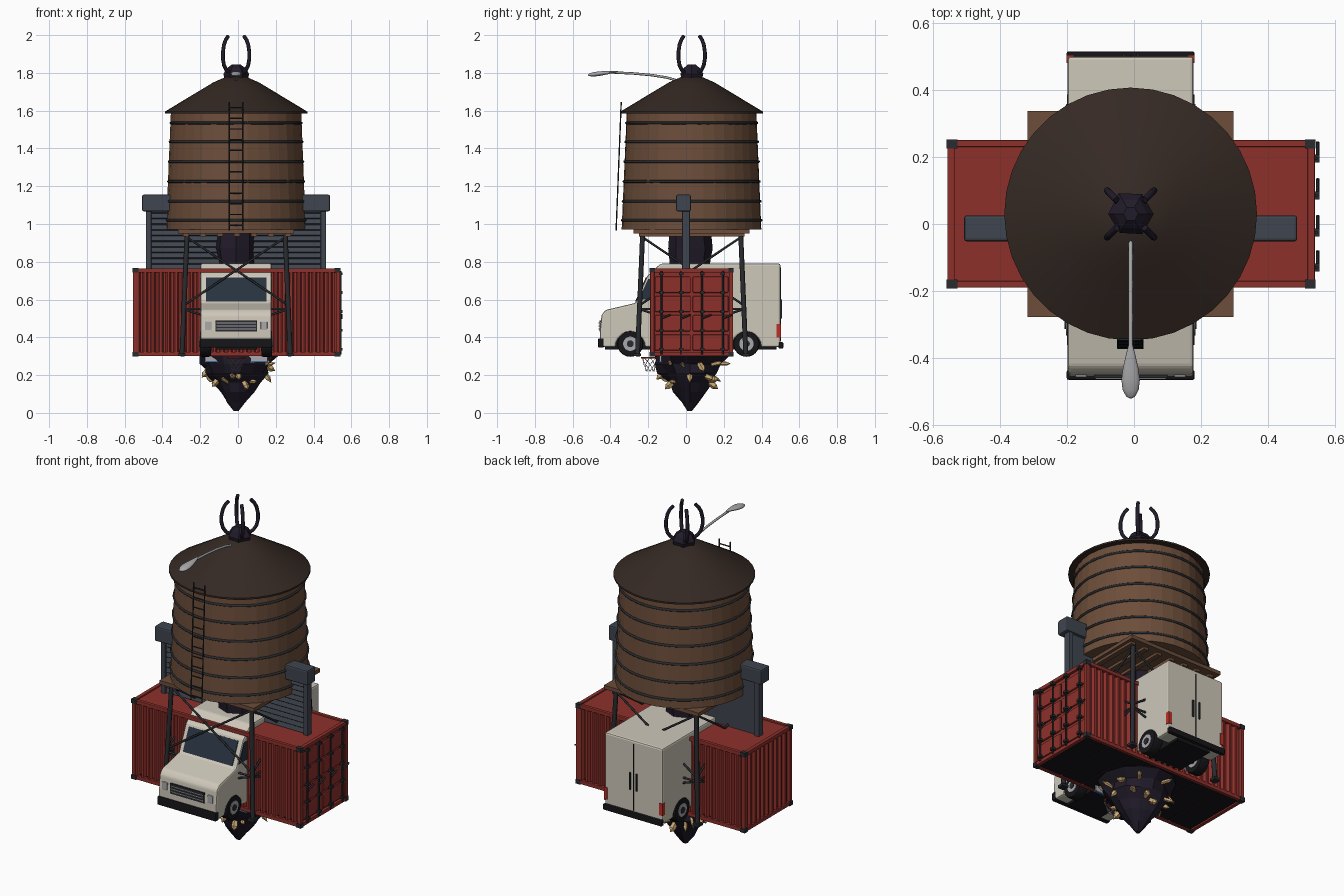
import bpy, bmesh, math, random
from mathutils import Vector

if "Cube" in bpy.data.objects:
    bpy.data.objects.remove(bpy.data.objects["Cube"])
random.seed(4)
CX, CY = -0.01, 0.03


def mat(name, r, g, b):
    m = bpy.data.materials.new(name)
    m.diffuse_color = (r, g, b, 1)
    m.use_nodes = True
    m.node_tree.nodes["Principled BSDF"].inputs["Base Color"].default_value = m.diffuse_color
    return m


WOOD, ROOF = mat("wood", .15, .075, .042), mat("roof", .035, .022, .017)
RED, CREAM = mat("red", .27, .03, .024), mat("cream", .62, .58, .49)
STEEL, SLATE = mat("steel", .022, .024, .028), mat("slate", .05, .06, .078)
ROCK, GOLD = mat("rock", .015, .011, .022), mat("gold", .6, .4, .17)
GLASS, BLACK = mat("glass", .02, .032, .05), mat("black", .008, .008, .01)
GREY, LAMP, BLUE = mat("grey", .4, .4, .42), mat("tail_red", .5, .03, .02), mat("blue", .06, .15, .35)


def finish(name, bm, m, bevel=0, smooth=0):
    bmesh.ops.recalc_face_normals(bm, faces=bm.faces)
    me = bpy.data.meshes.new(name)
    bm.to_mesh(me)
    bm.free()
    ob = bpy.data.objects.new(name, me)
    bpy.context.collection.objects.link(ob)
    me.materials.append(m)
    if bevel:
        b = ob.modifiers.new("bevel", 'BEVEL')
        b.width, b.segments, b.limit_method, b.angle_limit = bevel, 2, 'ANGLE', math.radians(32)
    if smooth:
        bpy.context.view_layer.objects.active = ob
        ob.select_set(True)
        bpy.ops.object.shade_smooth_by_angle(angle=math.radians(smooth))
        ob.select_set(False)
    return ob


def boxes(name, m, spans, bevel=0):
    bm = bmesh.new()
    for x0, x1, y0, y1, z0, z1 in spans:
        for v in bmesh.ops.create_cube(bm, size=1)['verts']:
            v.co = ((x0 + x1) / 2 + v.co.x * (x1 - x0), (y0 + y1) / 2 + v.co.y * (y1 - y0),
                    (z0 + z1) / 2 + v.co.z * (z1 - z0))
    return finish(name, bm, m, bevel)


def prism(name, m, pts, place, lo, hi, bevel=0):
    bm = bmesh.new()
    a, b = [[bm.verts.new(place(p, q, h)) for p, q in pts] for h in (lo, hi)]
    bm.faces.new(a)
    bm.faces.new(b)
    for i in range(len(pts)):
        j = (i + 1) % len(pts)
        bm.faces.new((a[i], a[j], b[j], b[i]))
    return finish(name, bm, m, bevel)


def lathe(name, m, prof, n, place, jitter=0, smooth=0):
    bm = bmesh.new()
    rings = []
    for r, z in prof:
        ring = []
        for i in range(n):
            t, k = 2 * math.pi * i / n, r * (1 + random.uniform(-jitter, jitter))
            ring.append(bm.verts.new(place(k * math.cos(t), k * math.sin(t), z)))
        rings.append(ring)
    for a, b in zip(rings, rings[1:]):
        for i in range(n):
            bm.faces.new((a[i], a[(i + 1) % n], b[(i + 1) % n], b[i]))
    bm.faces.new(rings[0])
    bm.faces.new(rings[-1])
    return finish(name, bm, m, 0, smooth)


def tubes(name, m, paths, r, cyclic=False):
    cu = bpy.data.curves.new(name, 'CURVE')
    cu.dimensions, cu.bevel_depth, cu.bevel_resolution, cu.use_fill_caps = '3D', r, 2, True
    for path in paths:
        s = cu.splines.new('POLY')
        s.points.add(len(path) - 1)
        s.use_cyclic_u = cyclic
        for p, co in zip(s.points, path):
            p.co = (*co, 1)
    cu.materials.append(m)
    ob = bpy.data.objects.new(name, cu)
    bpy.context.collection.objects.link(ob)
    bpy.context.view_layer.objects.active = ob
    ob.select_set(True)
    bpy.ops.object.convert(target='MESH')
    bpy.context.object.select_set(False)


up = lambda x, y, z: (CX + x, CY + y, z)
side = lambda y, z, x: (x, y, z)
tank_r = lambda z: .37 - .027 * (z - .97) / .63

# water tank with staves, hoops, roof and platform
lathe("tank", WOOD, [(tank_r(.97), .97), (tank_r(1.6), 1.6)], 36, up, .006)
tubes("tank_hoops", STEEL, [[up(tank_r(z) * math.cos(t * math.pi / 24), tank_r(z) * math.sin(t * math.pi / 24), z)
      for t in range(48)] for z in (1.02, 1.12, 1.225, 1.33, 1.435, 1.535)], .007, True)
lathe("tank_roof", ROOF, [(.34, 1.585), (.377, 1.585), (.377, 1.595), (.19, 1.708), (.12, 1.75), (.04, 1.785)], 36, up, 0, 35)
boxes("platform", WOOD, [(-.317, .297, -.277, .337, .95, .972)]
      + [(-.29 + i * .09, -.26 + i * .09, -.25, .31, .935, .95) for i in range(7)])

# ladder
lad = lambda x, t: (x, -.37 + .027 * t, .965 + .68 * t)
tubes("ladder", STEEL, [[lad(x, 0), lad(x, 1)] for x in (-.047, .025)]
      + [[lad(-.047, t), lad(.025, t)] for t in [(i + .5) / 12 for i in range(12)]], .0035)


# tower legs and braces
def leg(sx, sy, z):
    h = .287 - .027 * (z - .3) / .64
    return Vector(up(sx * h, sy * h, z))


corners = [(-1, -1), (1, -1), (1, 1), (-1, 1)]
tubes("tower_legs", STEEL, [[leg(*c, .3), leg(*c, .945)] for c in corners], .013)
boxes("leg_feet", STEEL, [(p.x - .02, p.x + .02, p.y - .02, p.y + .02, .3, .315) for p in [leg(*c, .3) for c in corners]])
braces = []
for i in range(4):
    for a, b in ((corners[i], corners[i - 1]), (corners[i - 1], corners[i])):
        braces.append([leg(*a, .93), leg(*b, .57)])
        braces.append([leg(*a, .55), leg(*a, .55).lerp(leg(*b, .36), .2)])
        braces.append([leg(*a, .55), leg(*a, .55).lerp(leg(*b, .55), .2)])
tubes("tower_braces", STEEL, braces, .006)

# rock spike, core column and finial
lathe("rock_spike", ROCK, [(.012, .01), (.045, .055), (.085, .11), (.115, .16), (.155, .21), (.175, .26), (.2, .3), (.17, .33)],
      13, lambda x, y, z: up(x, y - .01, z), .14)
lathe("core_column", ROCK, [(.11, .7), (.1, .8), (.112, .87), (.105, .96)], 8, lambda x, y, z: up(x, y - .01, z), .1)
lathe("finial_rock", ROCK, [(.06, 1.765), (.068, 1.795), (.05, 1.825), (.022, 1.845)], 6, up, .05)
claws = []
for sx, sy in corners:
    arc = [(.035, 1.80), (.052, 1.815), (.064, 1.84), (.07, 1.875), (.07, 1.91), (.064, 1.95), (.055, 1.975), (.042, 1.995)]
    claws.append([up(sx * r, sy * r, z) for r, z in arc])
tubes("finial_claws", ROCK, claws, .01)

# gold crystals around the spike
bm = bmesh.new()
for i in range(20):
    t, z = i * 2.4, random.uniform(.16, .29)
    r = .6 * z
    base = Vector(up(r * math.cos(t), r * math.sin(t) - .01, z))
    d = Vector((math.cos(t), math.sin(t), random.uniform(-1.3, .5))).normalized()
    u = d.orthogonal().normalized()
    w, n, L, k = d.cross(u), 5, random.uniform(.05, .09), random.uniform(.01, .018)
    rings = [[bm.verts.new(base + d * h + (u * math.cos(a * 2 * math.pi / n) + w * math.sin(a * 2 * math.pi / n)) * q)
              for a in range(n)] for h, q in ((-.02, k * .8), (L * .65, k))]
    tip = bm.verts.new(base + d * L)
    bm.faces.new(rings[0])
    for j in range(n):
        m = (j + 1) % n
        bm.faces.new((rings[0][j], rings[0][m], rings[1][m], rings[1][j]))
        bm.faces.new((rings[1][j], rings[1][m], tip))
finish("gold_crystals", bm, GOLD)


# shipping container: corrugated walls
def wave(a, b, n):
    return [(a + (b - a) * (i + f) / n, o) for i in range(n) for f, o in ((0, 0), (.3, 0), (.5, .016), (.8, .016))]


X0, X1, Y0, Y1, Z0, Z1 = -.557, .54, -.19, .25, .30, .765
walls = [(x, Y0 + .004 + o) for x, o in wave(X0 + .02, X1 - .02, 26)] + [(X1 - .015, Y0 + .01), (X1 - .015, Y1 - .01)]
walls += [(x, Y1 - .004 - o) for x, o in wave(X1 - .02, X0 + .02, 26)]
walls += [(X0 + .004 + o, y) for y, o in wave(Y1 - .02, Y0 + .02, 10)]
prism("container_walls", RED, walls, lambda x, y, z: (x, y, z), Z0 + .012, Z1 - .008)
frame = []
for z in (Z0, Z1 - .022):
    frame += [(X0, X1, y, y + .02, z, z + .022) for y in (Y0, Y1 - .02)]
    frame += [(x, x + .022, Y0, Y1, z, z + .022) for x in (X0, X1 - .022)]
frame += [(x, x + .022, y, y + .022, Z0, Z1) for x in (X0, X1 - .022) for y in (Y0, Y1 - .022)]
boxes("container_frame", RED, frame, .003)
boxes("container_corner_blocks", STEEL, [(x, x + .032, y, y + .027, z, z + .025) for x in (X0 - .002, X1 - .03)
      for y in (Y0 - .002, Y1 - .025) for z in (Z0 - .002, Z1 - .023)])
boxes("container_floor", BLACK, [(X0 + .025 + i * .15, X0 + .165 + i * .15, Y0 + .02, Y1 - .02, Z0 + .006, Z0 + .03) for i in range(7)])
boxes("container_doors", RED, [(X1 - .018, X1 - .004, y, y + .19, z, z + .085) for y in (Y0 + .025, Y1 - .215)
      for z in (.33, .432, .534, .636)], .006)
bars = [Y0 + d for d in (.06, .165, .275, .385)]
tubes("container_lock_bars", STEEL, [[(X1 + .003, y, .31), (X1 + .003, y, .75)] for y in bars]
      + [[(X1 + .008, y, .5), (X1 + .008, y + .05, .52)] for y in bars], .005)
boxes("container_bar_brackets", STEEL, [(X1 - .01, X1 + .014, y - .012, y + .012, z, z + .014) for y in bars for z in (.33, .43, .53, .63, .73)])

# roller shutter through the middle
boxes("shutter_posts", SLATE, [(x, x + .028, -.02, .02, .75, 1.1) for x in (-.487, .438)], .002)
boxes("shutter_hood", SLATE, [(-.507, .487, -.052, .026, 1.067, 1.155)], .008)
saw = [(.010, .76)]
for i in range(11):
    saw += [(-.012, .762 + i * .03), (-.004, .786 + i * .03)]
prism("shutter_slats", SLATE, saw + [(.010, 1.09)], side, -.465, .445)


# delivery truck: side profile with wheel arches
def arch(y):
    return [(y + .078 * math.cos(math.pi * i / 10), .348 + .078 * math.sin(math.pi * i / 10)) for i in range(11)]


TX0, TX1 = -.198, .178
prof = [(-.455, .36), (-.455, .44), (-.447, .52), (-.425, .545), (-.268, .582), (-.205, .725), (-.135, .79),
        (.5, .79), (.5, .348)] + arch(.32) + arch(-.295) + [(-.44, .348)]
prism("truck_body", CREAM, prof, side, TX0, TX1, .012)
boxes("truck_chassis", BLACK, [(-.12, .1, -.43, .48, .335, .43)])
wheel_spots = [(x, y) for x in (-.172, .152) for y in (-.295, .32)]
for nm, m, p in (("tyres", BLACK, [(.05, -.028), (.066, -.028), (.069, -.018), (.069, .018), (.066, .028), (.05, .028)]),
                 ("wheel_rims", GREY, [(.038, -.031), (.038, .031)]), ("wheel_hubs", STEEL, [(.018, -.035), (.018, .035)])):
    for i, (wx, wy) in enumerate(wheel_spots):
        lathe(f"truck_{nm}_{i}", m, p, 24, lambda a, b, h: (wx + h, wy + a, .366 + b), 0, 40)
boxes("truck_bumpers", BLACK, [(TX0 - .003, TX1 + .003, -.465, -.435, .345, .395), (TX0 - .003, TX1 + .003, .49, .515, .34, .375)], .006)
prism("windshield", GLASS, [(-.269, .59), (-.213, .717), (-.207, .714), (-.263, .587)], side, -.17, .15)
for x in (TX0 - .002, TX1 - .002):
    prism("cab_window", GLASS, [(-.25, .6), (-.2, .71), (-.17, .71), (-.17, .6)], side, x, x + .004)
boxes("grille", STEEL, [(-.12, .1, -.459, -.45, .43, .49)])
boxes("grille_bars", GREY, [(-.115, .095, -.462, -.455, z, z + .004) for z in (.442, .458, .474)])
boxes("headlights", GREY, [(x, x + .035, -.458, -.44, .44, .485) for x in (-.175, .12)], .004)
boxes("rear_door_seams", BLACK, [(-.012, -.008, .495, .502, .38, .77)])
boxes("rear_door_handles", STEEL, [(x, x + .008, .5, .508, .5, .6) for x in (-.035, .007)])
boxes("tail_lights", LAMP, [(x, x + .022, .48, .504, .4, .47) for x in (TX0 - .003, TX1 - .019)])

# street lamp leaning off the roof
tubes("lamp_arm", GREY, [[(CX, -.03, 1.755), (CX, -.1, 1.775), (CX, -.18, 1.788), (CX, -.28, 1.797), (CX, -.4, 1.803)]], .0065)
head = [(.006, -.36), (.014, -.39), (.023, -.43), (.0275, -.465), (.024, -.495), (.013, -.515), (.003, -.52)]
lathe("lamp_head", GREY, head, 16, lambda a, b, h: (CX + a, h, 1.803 + .45 * b + .12 * (h + .4)), 0, 60)

# hoop, net and board hanging below the truck
ring = lambda r, z, i, n=16: (CX + r * math.cos(2 * math.pi * i / n), -.19 + r * math.sin(2 * math.pi * i / n), z)
tubes("hoop_rim", LAMP, [[ring(.045, .292, i) for i in range(16)]], .004, True)
tubes("hoop_net", GREY, [[ring(.045 - .006 * k, .292 - .018 * k, i + s * k) for k in range(5)]
      for i in range(0, 16, 2) for s in (-1, 1)], .0015)
boxes("backboard", GREY, [(-.175, .155, -.14, -.13, .27, .33)])
boxes("backboard_edge", BLUE, [(-.178, .158, -.142, -.128, .266, .274)])
